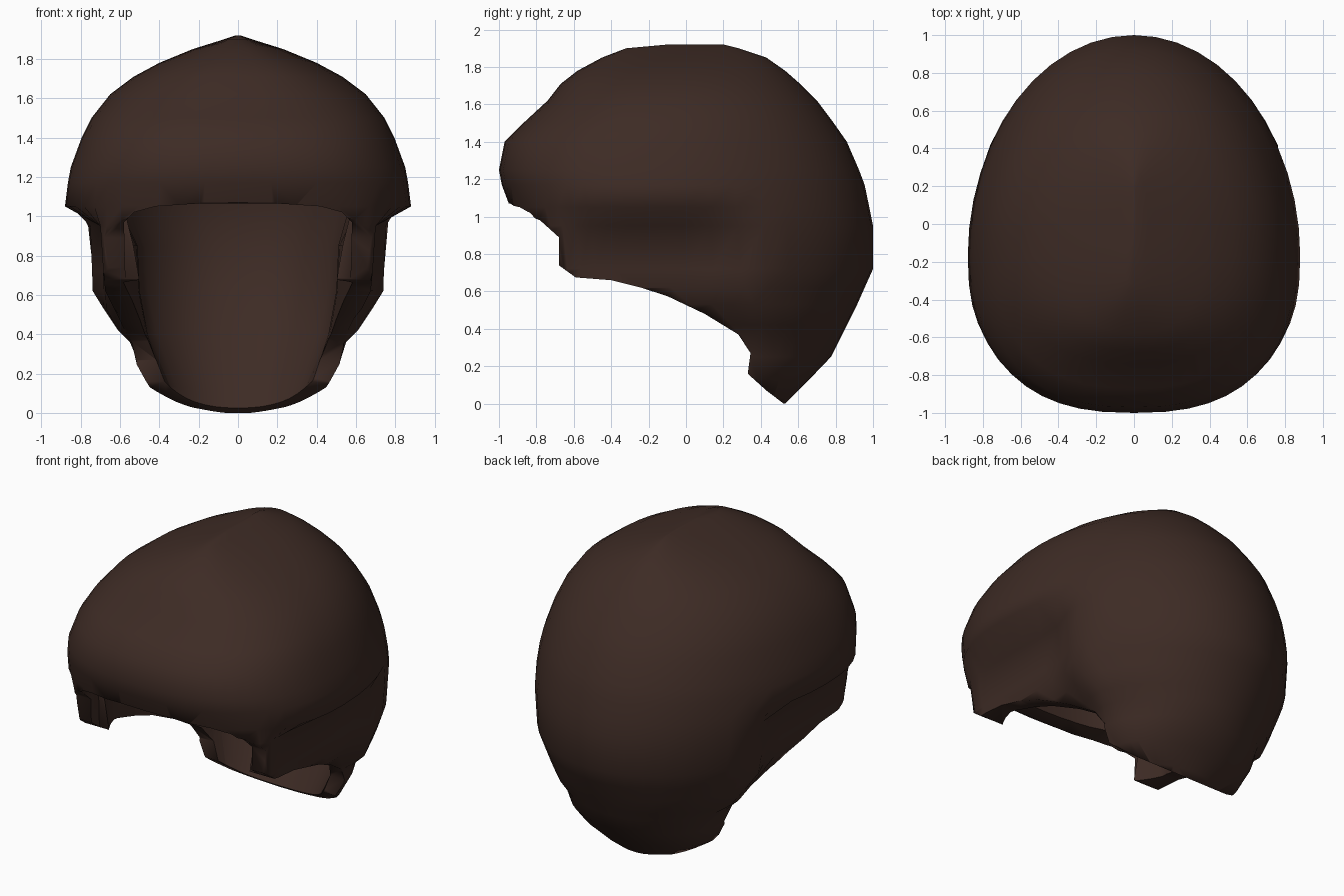
import bpy, bmesh, math

if "Cube" in bpy.data.objects:
    bpy.data.objects.remove(bpy.data.objects["Cube"])

SEG = 48


def spow(v, p):
    return math.copysign(abs(v) ** p, v)


def finish(name, bm):
    bmesh.ops.recalc_face_normals(bm, faces=bm.faces[:])
    me = bpy.data.meshes.new(name)
    bm.to_mesh(me)
    bm.free()
    ob = bpy.data.objects.new(name, me)
    bpy.context.collection.objects.link(ob)
    return ob


def loft(name, rows, back_n, inset, ramp):
    """Stack egg-shaped rings: z, half width, side limit, front y, widest y, back y.
    Side limits below 0.8 shift by inset over the y range given by ramp."""
    bm = bmesh.new()
    rings = []
    for z, w, lim, yf, yc, yb in rows:
        ring = []
        for i in range(SEG):
            a = 2 * math.pi * i / SEG
            c, s = math.cos(a), math.sin(a)
            p = 2 / 2.5 if s < 0 else 2 / back_n
            x = w * spow(c, p)
            y = yc + spow(s, p) * ((yb - yc) if s > 0 else (yc - yf))
            k = lim
            if lim < 0.8:
                k -= inset * max(0, min(1, (ramp[1] - y) / (ramp[1] - ramp[0])))
            ring.append(bm.verts.new((max(-k, min(k, x)), y, z)))
        rings.append(ring)
    for r0, r1 in zip(rings, rings[1:]):
        for i in range(SEG):
            j = (i + 1) % SEG
            bm.faces.new((r0[i], r0[j], r1[j], r1[i]))
    bm.faces.new(rings[0][::-1])
    bm.faces.new(rings[-1])
    return finish(name, bm)


def prism(name, pts, place, a, b):
    bm = bmesh.new()
    lo = [bm.verts.new(place(u, v, a)) for u, v in pts]
    hi = [bm.verts.new(place(u, v, b)) for u, v in pts]
    n = len(pts)
    for i in range(n):
        j = (i + 1) % n
        bm.faces.new((lo[i], lo[j], hi[j], hi[i]))
    bm.faces.new(lo[::-1])
    bm.faces.new(hi)
    return finish(name, bm)


# outer hair mass, with the sides stepping in below the overhanging cap
hair = loft("hair", [
    (0.00, 0.20, 1, 0.30, 0.38, 0.53),
    (0.03, 0.30, 1, 0.10, 0.37, 0.56),
    (0.13, 0.45, 1, -0.1, 0.34, 0.66),
    (0.25, 0.52, 1, -0.2, 0.30, 0.775),
    (0.36, 0.57, 0.55, -0.4, 0.22, 0.83),
    (0.42, 0.66, 0.61, -0.6, 0.15, 0.86),
    (0.53, 0.74, 0.70, -0.75, 0.02, 0.915),
    (0.62, 0.80, 0.745, -0.85, -0.08, 0.955),
    (0.72, 0.85, 0.755, -0.87, -0.15, 1.0),
    (0.95, 0.88, 0.77, -0.90, -0.17, 1.0),
    (1.05, 0.88, 0.88, -0.94, -0.17, 0.98),
    (1.17, 0.865, 1, -0.985, -0.17, 0.955),
    (1.25, 0.85, 1, -1.0, -0.17, 0.925),
    (1.40, 0.795, 1, -0.97, -0.15, 0.86),
    (1.50, 0.745, 1, -0.87, -0.12, 0.79),
    (1.62, 0.65, 1, -0.74, -0.08, 0.70),
    (1.71, 0.53, 1, -0.67, -0.04, 0.61),
    (1.78, 0.40, 1, -0.58, 0.0, 0.53),
    (1.85, 0.23, 1, -0.45, 0.05, 0.43),
    (1.90, 0.07, 1, -0.32, 0.08, 0.28),
    (1.92, 0.01, 1, -0.10, 0.08, 0.20)], 2.0, 0.07, (0.16, 0.32))

# cutter for the lower outline seen from the side
edge = [(-1.3, 1.07), (-0.94, 1.07), (-0.83, 1.0), (-0.78, 0.98), (-0.68, 0.89),
        (-0.68, 0.74), (-0.59, 0.675), (-0.4, 0.66), (-0.24, 0.62), (-0.1, 0.575),
        (0.1, 0.48), (0.28, 0.37), (0.345, 0.27), (0.33, 0.16), (0.43, 0.07),
        (0.525, -0.002), (0.525, -0.3), (-1.3, -0.3)]
side_cut = prism("side_cutter", edge, lambda u, v, t: (t, u, v), -1.2, 1.2)

# cutter for the hollow head space, its side walls tapering towards the back
hollow = loft("hollow_cutter", [
    (-0.05, 0.36, 0.30, -0.8, 0.0, 0.44),
    (0.13, 0.42, 0.37, -0.8, 0.0, 0.56),
    (0.40, 0.56, 0.46, -0.8, -0.05, 0.73),
    (0.62, 0.62, 0.50, -0.8, -0.1, 0.83),
    (0.85, 0.64, 0.51, -0.82, -0.15, 0.88),
    (1.07, 0.70, 0.62, -0.83, -0.15, 0.87),
    (1.30, 0.70, 1, -0.84, -0.12, 0.80),
    (1.50, 0.62, 1, -0.72, -0.05, 0.68),
    (1.62, 0.50, 1, -0.58, 0.0, 0.57),
    (1.72, 0.32, 1, -0.42, 0.0, 0.44),
    (1.80, 0.10, 1, -0.24, 0.0, 0.26)], 2.3, -0.10, (-0.6, 0.35))

# cutter for the face opening under the fringe
half = [(0.2, 1.065), (0.42, 1.05), (0.53, 1.02), (0.58, 0.97), (0.57, 0.6), (0.5, -0.1)]
opening = half + [(-x, z) for x, z in reversed(half)]
face_cut = prism("face_cutter", opening, lambda u, v, t: (u, t, v), -1.3, -0.6)

bpy.context.view_layer.objects.active = hair
for cutter in (side_cut, hollow, face_cut):
    mod = hair.modifiers.new("cut", 'BOOLEAN')
    mod.operation = 'DIFFERENCE'
    mod.solver = 'EXACT'
    mod.object = cutter
    bpy.ops.object.modifier_apply(modifier=mod.name)
    bpy.data.objects.remove(cutter)

# dark brown, smooth
mat = bpy.data.materials.new("dark_brown")
mat.diffuse_color = (0.047, 0.024, 0.018, 1)
mat.use_nodes = True
mat.node_tree.nodes["Principled BSDF"].inputs["Base Color"].default_value = mat.diffuse_color
hair.data.materials.clear()
hair.data.materials.append(mat)
bpy.ops.object.select_all(action='DESELECT')
hair.select_set(True)
bpy.ops.object.shade_smooth_by_angle(angle=math.radians(68))
